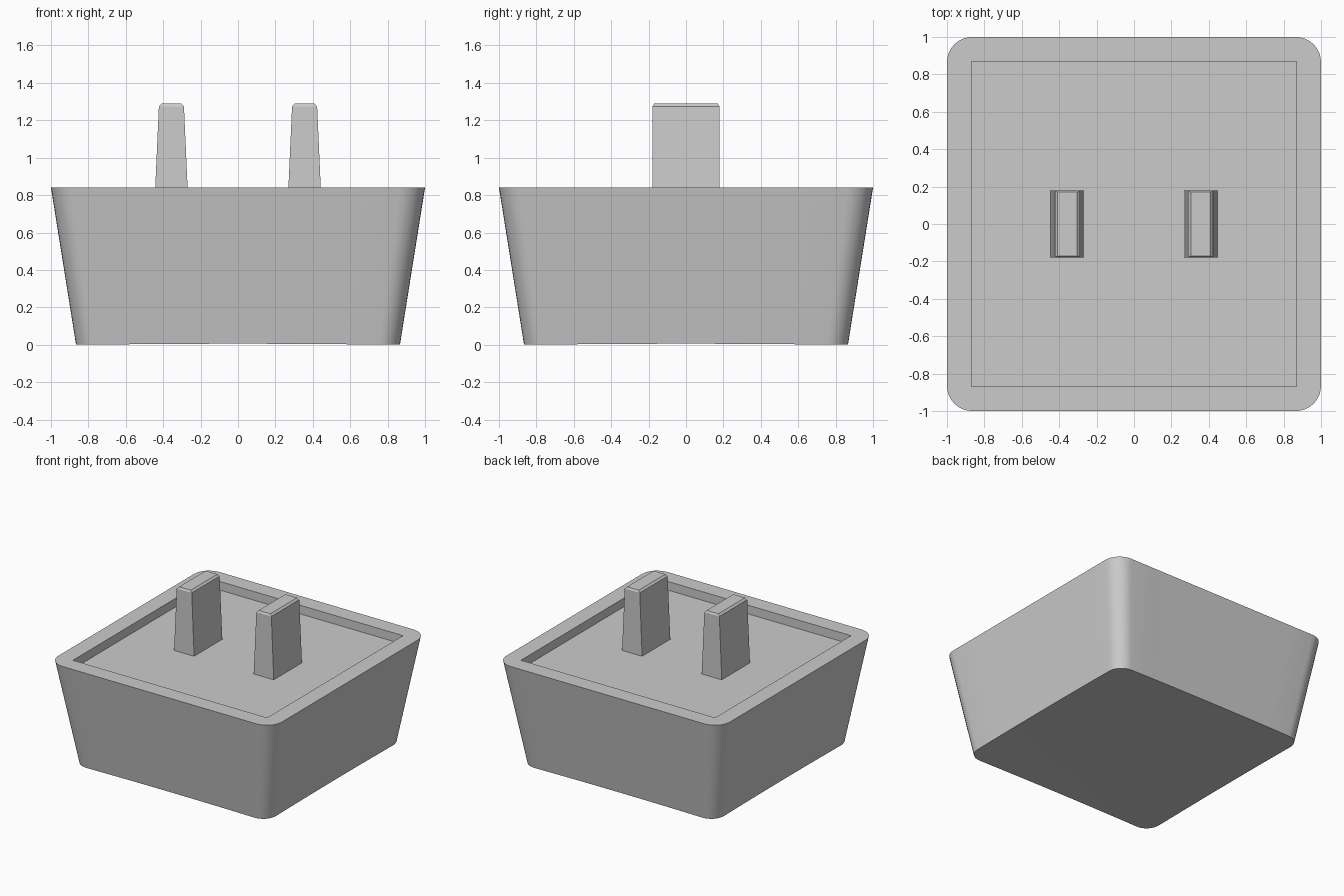
import bpy, bmesh
from math import sin, cos, pi

cube = bpy.data.objects.get("Cube")
if cube:
    bpy.data.objects.remove(cube, do_unlink=True)

TOP, FLOOR = 0.84, 0.77          # rim and recess floor heights
BASE_HALF, BASE_R = 0.866, 0.115  # lower outline
DISH = 0.012                      # depth of the hollow underside

grey = bpy.data.materials.new("plain grey")
grey.use_nodes = True
COLOUR = (0.6, 0.6, 0.6, 1)
grey.diffuse_color = COLOUR
grey.node_tree.nodes["Principled BSDF"].inputs["Base Color"].default_value = COLOUR


def outline(half, radius, arc=8, side=8):
    """Rounded square as xy points; radius 0 gives a sharp square."""
    pts = []
    c = half - radius
    for k in range(4):
        ca, sa = round(cos(k * pi / 2)), round(sin(k * pi / 2))
        local = [(c + radius * cos(i / arc * pi / 2), c + radius * sin(i / arc * pi / 2))
                 for i in range(arc + 1)]
        local += [(c * (1 - 2 * j / side), half) for j in range(1, side)]
        pts += [(x * ca - y * sa, x * sa + y * ca) for x, y in local]
    return pts


def loft(name, rings):
    """Skin a stack of equal-length rings and cap both ends."""
    bm = bmesh.new()
    loops = [[bm.verts.new(p) for p in ring] for ring in rings]
    n = len(loops[0])
    for a, b in zip(loops, loops[1:]):
        for i in range(n):
            j = (i + 1) % n
            bm.faces.new((a[i], a[j], b[j], b[i]))
    bm.faces.new(loops[0])
    bm.faces.new(loops[-1])
    bmesh.ops.remove_doubles(bm, verts=bm.verts, dist=0.0001)
    bmesh.ops.recalc_face_normals(bm, faces=bm.faces)
    mesh = bpy.data.meshes.new(name)
    bm.to_mesh(mesh)
    bm.free()
    obj = bpy.data.objects.new(name, mesh)
    bpy.context.collection.objects.link(obj)
    mesh.materials.append(grey)
    return obj


# Body: dished underside, tapered walls, flat rim, square recess
base = outline(BASE_HALF, BASE_R)
reach = max(x * x + y * y for x, y in base)


def dished(scale):
    pts = [(x * scale, y * scale) for x, y in base]
    return [(x, y, DISH * (1 - (x * x + y * y) / reach)) for x, y in pts]


rings = [dished(s) for s in (0.1, 0.3, 0.5, 0.7, 0.85, 1)]
for half, radius, z in ((1, 0.135, TOP), (0.868, 0, TOP), (0.868, 0, FLOOR)):
    rings.append([(x, y, z) for x, y in outline(half, radius)])
body = loft("body", rings)
bpy.ops.object.select_all(action='DESELECT')
body.select_set(True)
bpy.context.view_layer.objects.active = body
bpy.ops.object.shade_smooth_by_angle(angle=pi / 6)

# Prongs: tapered blades with bevelled tips, mirrored left and right
SECTIONS = ((0.09, 0.18, FLOOR - 0.01), (0.067, 0.178, 1.275), (0.052, 0.17, 1.29))
for name, side in (("left_prong", 1), ("right_prong", -1)):
    loft(name, [[(side * 0.356 + sx * w, sy * d, z)
                 for sx, sy in ((-1, -1), (1, -1), (1, 1), (-1, 1))]
                for w, d, z in SECTIONS])
